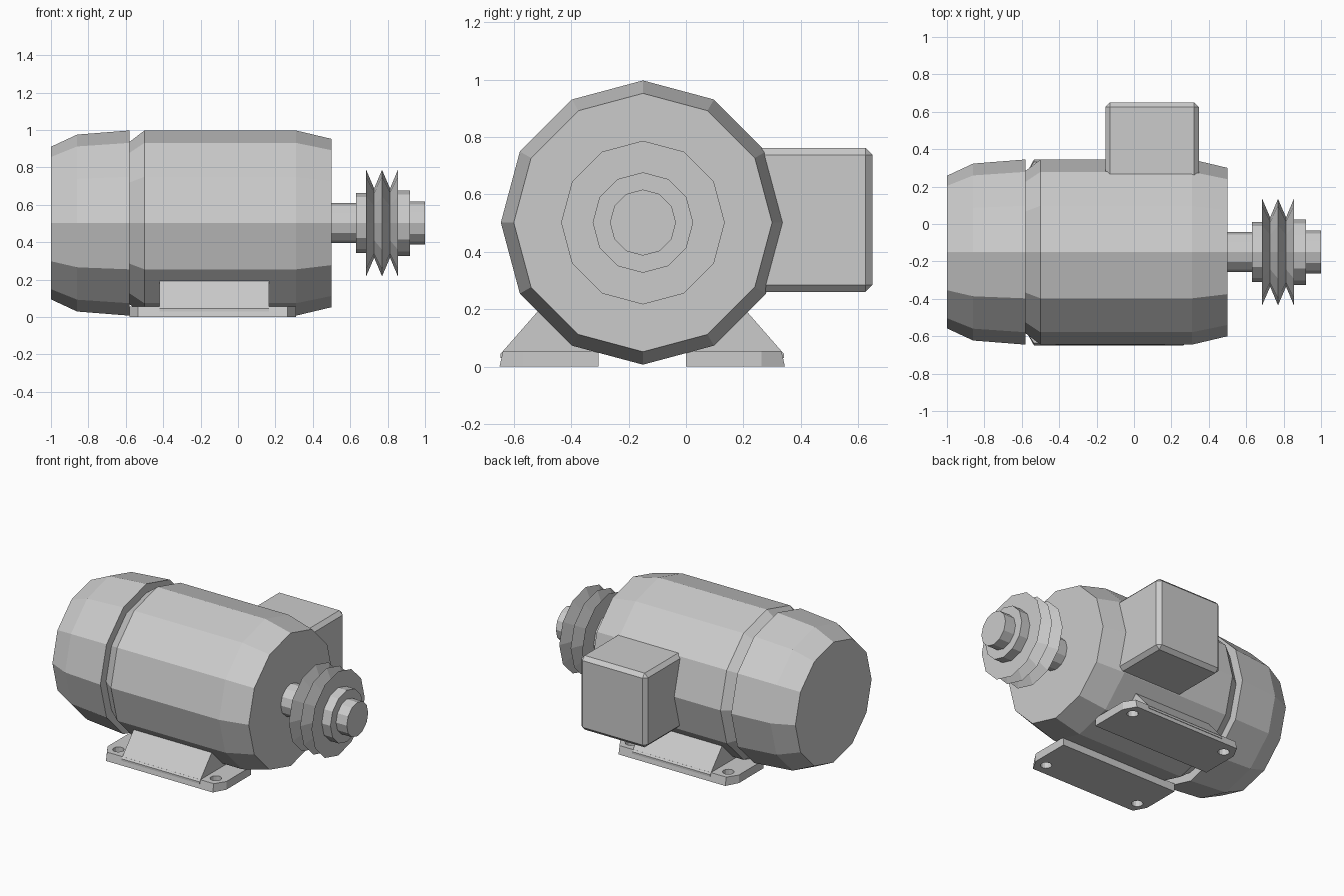
import bpy, bmesh, math

if "Cube" in bpy.data.objects:
    bpy.data.objects.remove(bpy.data.objects["Cube"])

CY, CZ, SIDES = -0.15, 0.502, 12   # motor axis runs along x


def finish(bm, name):
    bmesh.ops.recalc_face_normals(bm, faces=bm.faces)
    me = bpy.data.meshes.new(name)
    bm.to_mesh(me)
    bm.free()
    ob = bpy.data.objects.new(name, me)
    bpy.context.scene.collection.objects.link(ob)
    return ob


def lathe(name, profile):
    """Revolve (x, radius) points about the motor axis, with capped ends."""
    bm = bmesh.new()
    rings = []
    for x, r in profile:
        angles = [2 * math.pi * i / SIDES for i in range(SIDES)]
        rings.append([bm.verts.new((x, CY + r * math.sin(a), CZ + r * math.cos(a))) for a in angles])
    for a, b in zip(rings, rings[1:]):
        for i in range(SIDES):
            j = (i + 1) % SIDES
            bm.faces.new((a[i], a[j], b[j], b[i]))
    bm.faces.new(rings[0])
    bm.faces.new(rings[-1])
    return finish(bm, name)


def prism(name, points, offset):
    """Extrude a closed outline of 3D points along an offset."""
    bm = bmesh.new()
    face = bm.faces.new([bm.verts.new(p) for p in points])
    new = bmesh.ops.extrude_face_region(bm, geom=[face])["geom"]
    bmesh.ops.translate(bm, vec=offset, verts=[v for v in new if isinstance(v, bmesh.types.BMVert)])
    return finish(bm, name)


# Motor housing and rear fan cover, separated by a groove
lathe("motor_housing", [(-0.585, 0.43), (-0.5, 0.495), (0.31, 0.495), (0.5, 0.45)])
lathe("fan_cover", [(-1, 0.408), (-0.86, 0.473), (-0.58, 0.495)])

# Shaft and double-groove belt pulley
lathe("shaft", [(0.48, 0.107), (0.65, 0.107)])
lathe("pulley", [(0.63, 0.16), (0.685, 0.16), (0.685, 0.285), (0.728, 0.185), (0.77, 0.285),
                 (0.813, 0.185), (0.855, 0.285), (0.855, 0.175), (0.92, 0.175)])
lathe("shaft_end", [(0.9, 0.115), (1.0, 0.115)])

# Terminal box with chamfered outer edges
x0, x1, y0, y1, z0, z1 = -0.153, 0.347, 0.2, 0.65, 0.26, 0.762
box = prism("terminal_box", [(x0, y0, z0), (x1, y0, z0), (x1, y0, z1), (x0, y0, z1)], (0, y1 - y0, 0))
bm = bmesh.new()
bm.from_mesh(box.data)
outer = [e for e in bm.edges if max(v.co.y for v in e.verts) > y1 - 0.01]
bmesh.ops.bevel(bm, geom=outer, offset=0.025, segments=1, affect='EDGES')
bm.to_mesh(box.data)
bm.free()

# Feet: chamfered plates with bolt holes and sloped webs
FY, XA, XB = -0.1525, -0.58, 0.31
for side, s in (("front", -1), ("back", 1)):
    def y(d):
        return FY + s * d

    plan = [(XA, 0.152), (XB, 0.152), (XB, 0.415), (XB - 0.045, 0.497), (XA + 0.045, 0.497), (XA, 0.415)]
    plate = prism(side + "_foot_plate", [(x, y(d), 0) for x, d in plan], (0, 0, 0.055))
    # slope the outer top edge
    for v in plate.data.vertices:
        if v.co.z > 0.05 and abs(v.co.y - FY) > 0.45:
            v.co.y = y(0.485)
    bpy.context.view_layer.update()
    for v in plate.data.vertices:
        if v.co.z > 0.05 and abs(v.co.y - FY) > 0.45:
            v.co.z = 0.055

    # bolt holes
    bm = bmesh.new()
    for hx in (-0.5, 0.23):
        hole = bmesh.ops.create_cone(bm, cap_ends=True, segments=12, radius1=0.036, radius2=0.036, depth=0.3)
        bmesh.ops.translate(bm, verts=hole["verts"], vec=(hx, y(0.413), 0.03))
    cutter = finish(bm, side + "_hole_cutter")
    cutter.hide_render = True
    cutter.hide_viewport = True
    cut = plate.modifiers.new("bolt_holes", 'BOOLEAN')
    cut.object = cutter
    cut.operation = 'DIFFERENCE'
    cut.solver = 'EXACT'

    # web joining plate and housing
    web = [(0.152, 0.03), (0.494, 0.03), (0.494, 0.044), (0.362, 0.195), (0.25, 0.195), (0.152, 0.1)]
    prism(side + "_foot_web", [(-0.42, y(d), z) for d, z in web], (0.585, 0, 0))
